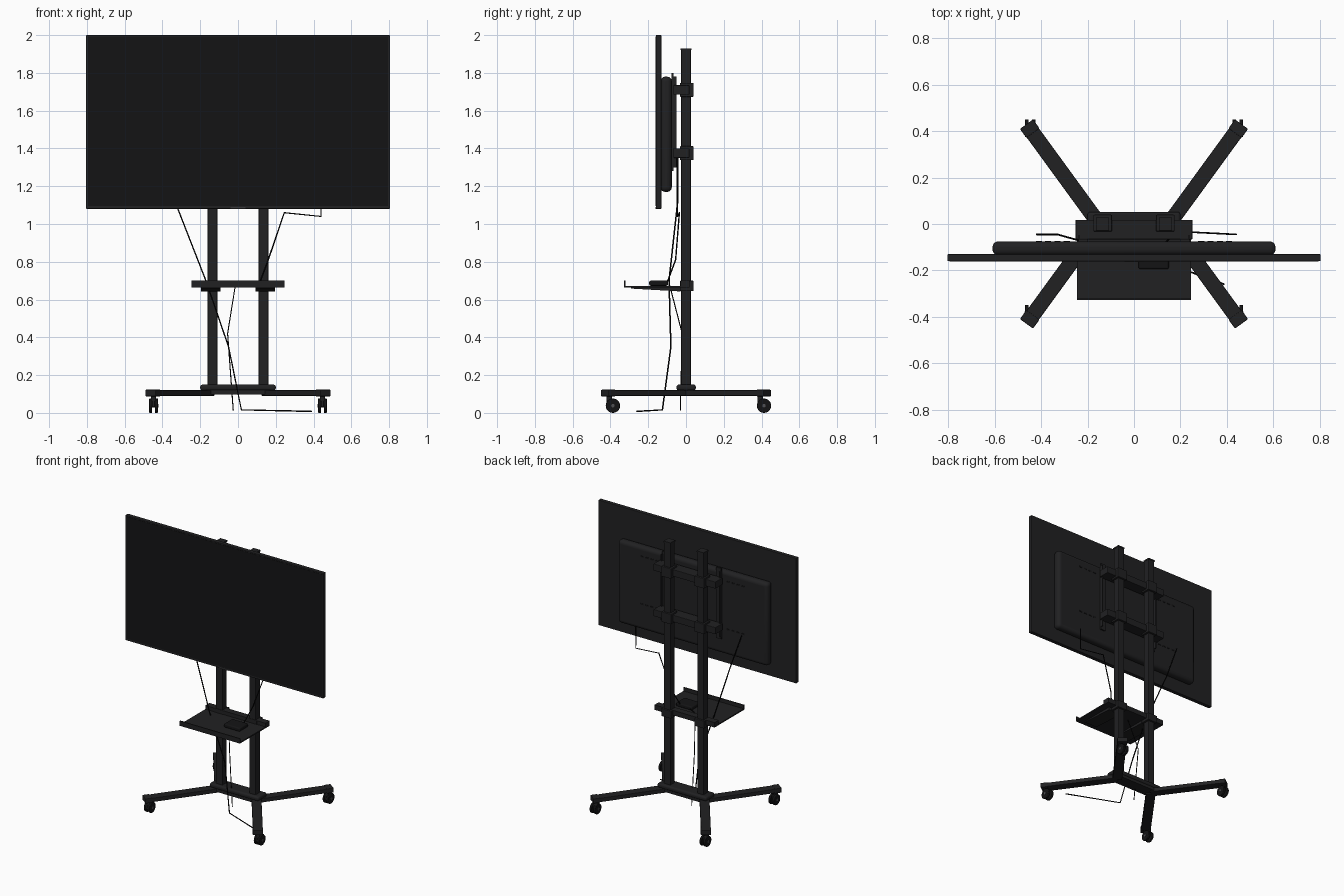
import bpy, bmesh, math
from mathutils import Vector, Matrix

if "Cube" in bpy.data.objects:
    bpy.data.objects.remove(bpy.data.objects["Cube"])


def material(name, v):
    m = bpy.data.materials.new(name)
    m.diffuse_color = (v, v, v * 1.08, 1)
    m.use_nodes = True
    m.node_tree.nodes["Principled BSDF"].inputs["Base Color"].default_value = m.diffuse_color
    return m


FRAME = material("dark_frame", 0.015)
SCREEN = material("black_screen", 0.007)
CABLE = material("black_cable", 0.003)
METAL = material("grey_trim", 0.08)


def finish(name, bm, mat, bevel=0, seg=2):
    me = bpy.data.meshes.new(name)
    bm.to_mesh(me)
    bm.free()
    me.materials.append(mat)
    ob = bpy.data.objects.new(name, me)
    bpy.context.collection.objects.link(ob)
    if bevel:
        mod = ob.modifiers.new("bevel", 'BEVEL')
        mod.width, mod.segments = bevel, seg
    if seg > 2 or "wheel" in name:
        bpy.context.view_layer.objects.active = ob
        ob.select_set(True)
        bpy.ops.object.shade_smooth_by_angle()
        ob.select_set(False)
    return ob


def box(name, x, y, z, mat=FRAME, bevel=0, seg=2):
    """Box from (min, max) ranges."""
    bm = bmesh.new()
    bmesh.ops.create_cube(bm, size=1)
    for v in bm.verts:
        v.co = [r[0] if c < 0 else r[1] for r, c in zip((x, y, z), v.co)]
    return finish(name, bm, mat, bevel, seg)


def around(c, h):
    return (c - h, c + h)


def cylinder(name, center, r, depth, axis='Z', mat=FRAME, bevel=0):
    bm = bmesh.new()
    rot = Matrix.Rotation(math.pi / 2, 4, 'Y') if axis == 'X' else Matrix()
    bmesh.ops.create_cone(bm, cap_ends=True, segments=24, radius1=r, radius2=r,
                          depth=depth, matrix=Matrix.Translation(center) @ rot)
    return finish(name, bm, mat, bevel)


def prism(name, pts, x, mat=FRAME):
    """Profile in the yz plane extruded over an x range."""
    bm = bmesh.new()
    f = bm.faces.new([bm.verts.new((x[0], y, z)) for y, z in pts])
    ext = bmesh.ops.extrude_face_region(bm, geom=[f])['geom']
    bmesh.ops.translate(bm, vec=(x[1] - x[0], 0, 0),
                        verts=[g for g in ext if isinstance(g, bmesh.types.BMVert)])
    bmesh.ops.recalc_face_normals(bm, faces=bm.faces)
    return finish(name, bm, mat)


def cable(name, pts, r=0.004):
    cu = bpy.data.curves.new(name, 'CURVE')
    cu.dimensions = '3D'
    cu.bevel_depth, cu.bevel_resolution, cu.use_fill_caps = r, 1, True
    sp = cu.splines.new('POLY')
    sp.points.add(len(pts) - 1)
    for p, co in zip(sp.points, pts):
        p.co = (*co, 1)
    cu.materials.append(CABLE)
    bpy.context.collection.objects.link(bpy.data.objects.new(name, cu))


# Television: panel, screen, trim and rounded rear housing
box("tv_panel", (-0.805, 0.805), (-0.16, -0.13), (1.08, 2.0), FRAME, 0.004)
box("tv_screen", (-0.795, 0.795), (-0.1615, -0.155), (1.095, 1.992), SCREEN)
box("tv_bottom_trim", (-0.04, 0.04), (-0.163, -0.155), (1.081, 1.088), METAL)
box("tv_rear_housing", (-0.61, 0.61), (-0.135, -0.075), (1.17, 1.78), FRAME, 0.025, 5)
for sx in (-1, 1):
    for z in (1.36, 1.71):
        for i in range(4):
            box("tv_vent", around(sx * (0.29 + i * 0.04), 0.013), (-0.08, -0.073),
                around(z, 0.005), SCREEN)

# Columns with clamps, mount uprights and shelf supports
for s in (-1, 1):
    cx = s * 0.135
    box("column", around(cx, 0.026), (-0.026, 0.026), (0.11, 1.925), FRAME, 0.004)
    box("column_cap", around(cx, 0.028), (-0.028, 0.028), (1.92, 1.93))
    for z in (1.375, 1.71):
        box("mount_clamp", around(cx, 0.04), (-0.032, 0.04), around(z, 0.037), FRAME, 0.004)
    box("mount_upright", around(s * 0.22, 0.02), (-0.077, -0.065), (1.28, 1.80))
    box("mount_upright_flange", around(s * 0.237, 0.004), (-0.07, -0.05), (1.30, 1.78))
    box("shelf_clamp", around(cx, 0.04), (-0.032, 0.04), (0.645, 0.70), FRAME, 0.004)
    prism("shelf_bracket", [(-0.29, 0.667), (-0.29, 0.658), (-0.03, 0.643), (-0.03, 0.667)],
          around(s * 0.145, 0.052))
for z in (1.375, 1.71):
    box("mount_rail", (-0.252, 0.252), (-0.066, 0.018), around(z, 0.025), FRAME, 0.003)

# Shelf with lips and a small media box
box("shelf", (-0.245, 0.245), (-0.325, 0.0), (0.664, 0.673))
box("shelf_front_lip", (-0.245, 0.245), (-0.327, -0.32), (0.664, 0.70))
box("shelf_rear_rail", (-0.245, 0.245), (-0.03, 0.018), (0.664, 0.70))
box("media_box", (0.02, 0.15), (-0.195, -0.095), (0.673, 0.70), SCREEN, 0.008, 3)

# Base plate
box("base_plate", (-0.2, 0.2), (-0.05, 0.052), (0.118, 0.15), FRAME, 0.012, 3)
box("base_underplate", (-0.15, 0.15), (-0.045, 0.045), (0.098, 0.12))

# Splayed legs with end caps and twin-wheel casters
for sx in (-1, 1):
    for sy in (-1, 1):
        a, b = Vector((sx * 0.15, 0, 0.105)), Vector((sx * 0.462, sy * 0.428, 0.105))
        turn = math.atan2(b.y - a.y, b.x - a.x)
        n = (b - a).length
        leg = box("leg", (0, n), around(0, 0.033), around(0, 0.015), FRAME, 0.004)
        cap = box("leg_end_cap", (n - 0.045, n + 0.003), around(0, 0.035), around(0, 0.0175), FRAME, 0.004)
        for ob in (leg, cap):
            ob.location, ob.rotation_euler.z = a, turn
        wx, wy = sx * 0.447, sy * 0.40 + 0.013
        cylinder("caster_stem", (wx, wy - 0.02, 0.078), 0.014, 0.03)
        box("caster_hood", around(wx, 0.008), (wy - 0.034, wy + 0.022), (0.03, 0.072), FRAME, 0.006)
        cylinder("caster_axle", (wx, wy, 0.038), 0.009, 0.05, 'X', METAL)
        for k in (-1, 1):
            cylinder("caster_wheel", (wx + k * 0.015, wy, 0.038), 0.038, 0.016, 'X', SCREEN, 0.003)

# Loose cables
cable("signal_cable", [(0.44, -0.045, 1.2), (0.44, -0.045, 1.04), (0.245, -0.035, 1.06),
                       (0.16, -0.055, 0.81), (0.115, -0.10, 0.69)])
cable("power_cable", [(-0.42, -0.045, 1.36), (-0.33, -0.045, 1.11), (-0.17, -0.09, 0.70),
                      (-0.05, -0.08, 0.35), (0.018, -0.125, 0.016), (0.39, -0.26, 0.008)])
cable("media_box_cable", [(0.03, -0.09, 0.685), (-0.015, -0.085, 0.67), (-0.055, -0.02, 0.42),
                          (-0.025, -0.03, 0.012)], 0.003)
